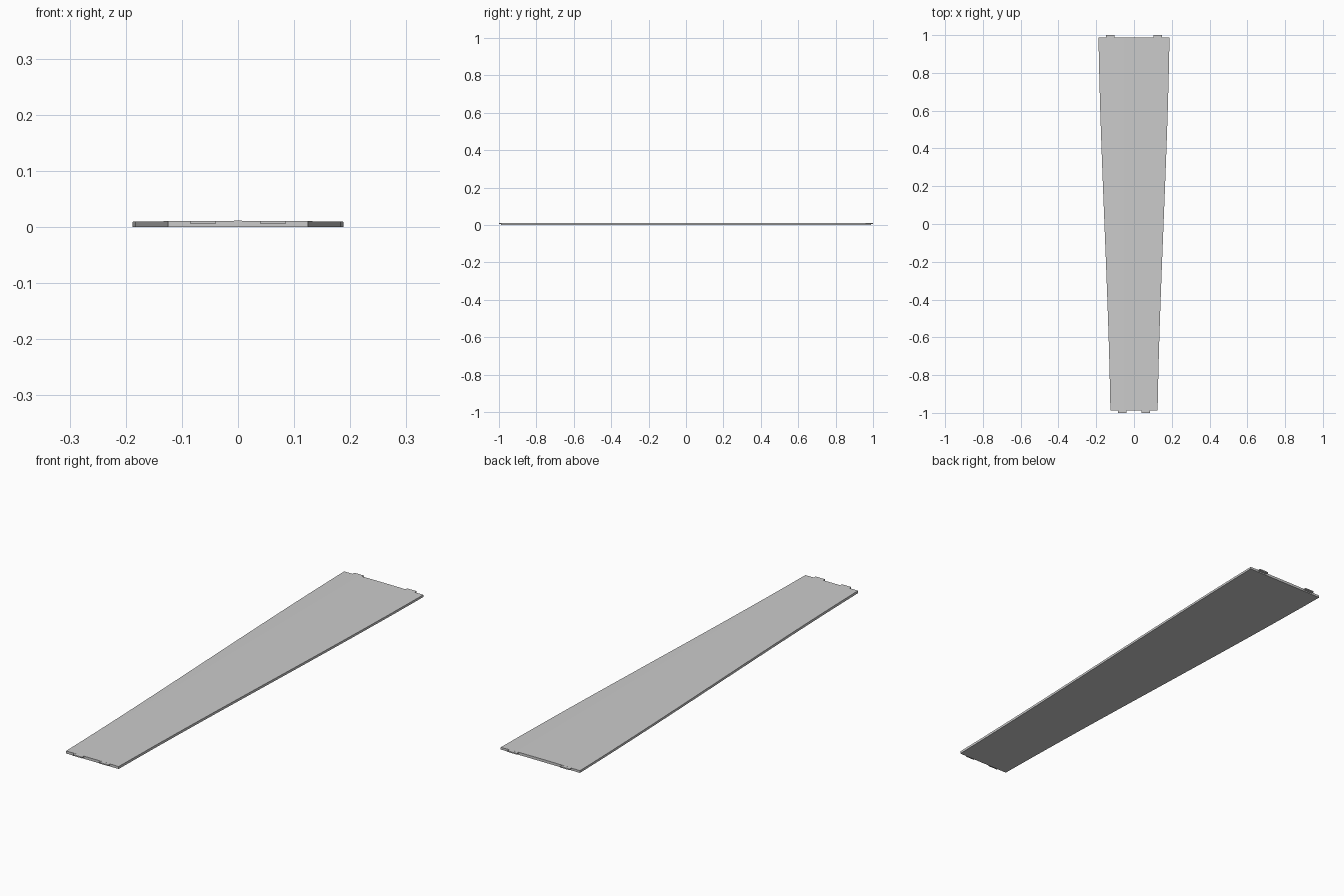
import bpy, bmesh

if "Cube" in bpy.data.objects:
    bpy.data.objects.remove(bpy.data.objects["Cube"])

ROWS, COLS = 16, 12
END_Y = 0.988


def half_width(t):
    # Gentle S-curved taper from the narrow front to the wide back
    ease = t * t * (3 - 2 * t)
    return 0.125 + 0.063 * (0.5 * t + 0.5 * ease)


def crown(x):
    # Slight crown across the upper face
    return 0.0113 - 0.0018 * (x / 0.188) ** 2


def make_object(name, bm):
    bmesh.ops.recalc_face_normals(bm, faces=bm.faces)
    mesh = bpy.data.meshes.new(name)
    bm.to_mesh(mesh)
    bm.free()
    obj = bpy.data.objects.new(name, mesh)
    bpy.context.collection.objects.link(obj)
    return obj


# Tapered panel: closed cross-sections lofted from front to back
bm = bmesh.new()
rings = []
for r in range(ROWS + 1):
    t = r / ROWS
    y, w = END_Y * (2 * t - 1), half_width(t)
    xs = [w * (2 * c / COLS - 1) for c in range(COLS + 1)]
    section = [(x, y, crown(x)) for x in xs] + [(w, y, 0), (-w, y, 0)]
    rings.append([bm.verts.new(p) for p in section])
for a, b in zip(rings, rings[1:]):
    n = len(a)
    for i in range(n):
        j = (i + 1) % n
        bm.faces.new((a[i], a[j], b[j], b[i]))
bm.faces.new(rings[0])
bm.faces.new(rings[-1])
panel = make_object("tapered_panel", bm)
bpy.context.view_layer.objects.active = panel
panel.select_set(True)
bpy.ops.object.shade_smooth_by_angle()


# Small clip tabs on both ends, flush with the upper face
def tab(name, x, end):
    bm = bmesh.new()
    bmesh.ops.create_cube(bm, size=1)
    top = crown(abs(x) + 0.022)
    for v in bm.verts:
        v.co.x = x + v.co.x * 0.044
        v.co.y = end * (END_Y - 0.002 + (v.co.y + 0.5) * 0.014)
        v.co.z = top - 0.005 * (0.5 - v.co.z)
    make_object(name, bm)


for end, label, offset in ((-1, "front", 0.0625), (1, "back", 0.125)):
    for side, sname in ((-1, "left"), (1, "right")):
        tab(f"{label}_{sname}_tab", side * offset, end)
